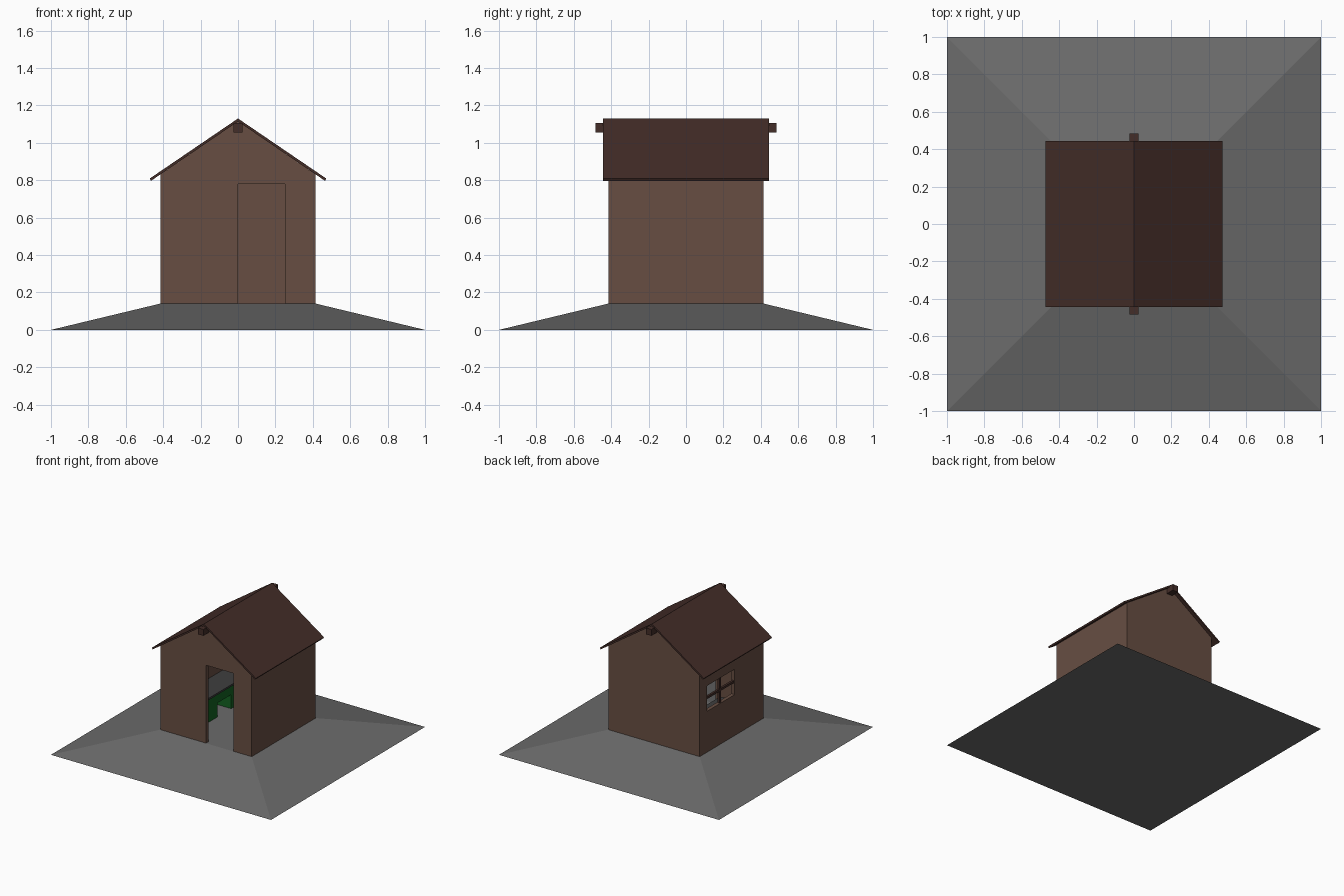
import bpy, bmesh

if "Cube" in bpy.data.objects:
    bpy.data.objects.remove(bpy.data.objects["Cube"])


def material(name, rgb):
    m = bpy.data.materials.new(name)
    m.diffuse_color = (*rgb, 1)
    m.use_nodes = True
    m.node_tree.nodes["Principled BSDF"].inputs["Base Color"].default_value = m.diffuse_color
    return m


STONE = material("stone", (0.147, 0.147, 0.147))
WALL = material("wall_wood", (0.136, 0.076, 0.055))
ROOF = material("roof_wood", (0.056, 0.026, 0.021))
GREEN = material("green_paint", (0.006, 0.12, 0.015))
DARK = material("dark_top", (0.05, 0.05, 0.05))


def finish(name, bm, mat):
    bmesh.ops.recalc_face_normals(bm, faces=bm.faces)
    me = bpy.data.meshes.new(name)
    bm.to_mesh(me)
    bm.free()
    ob = bpy.data.objects.new(name, me)
    bpy.context.collection.objects.link(ob)
    if mat:
        me.materials.append(mat)
    return ob


def prism(name, profile, y0, y1, mat=None):
    """Extrude an x-z outline from y0 to y1."""
    bm = bmesh.new()
    face = bm.faces.new([bm.verts.new((x, y0, z)) for x, z in profile])
    ext = bmesh.ops.extrude_face_region(bm, geom=[face])["geom"]
    verts = [g for g in ext if isinstance(g, bmesh.types.BMVert)]
    bmesh.ops.translate(bm, verts=verts, vec=(0, y1 - y0, 0))
    return finish(name, bm, mat)


def box(name, x, y, z, mat=None):
    outline = [(x[0], z[0]), (x[1], z[0]), (x[1], z[1]), (x[0], z[1])]
    return prism(name, outline, y[0], y[1], mat)


def cut(ob, cutter):
    cutter.hide_render = True
    mod = ob.modifiers.new("cut", 'BOOLEAN')
    mod.operation = 'DIFFERENCE'
    mod.solver = 'EXACT'
    mod.object = cutter
    bpy.context.view_layer.objects.active = ob
    bpy.ops.object.modifier_apply(modifier=mod.name)
    bpy.data.objects.remove(cutter)


# sloped stone mound
W, FLOOR, T = 0.415, 0.14, 0.03
mound = box("stone_mound", (-1, 1), (-1, 1), (0, FLOOR), STONE)
for v in mound.data.vertices:
    if v.co.z > 0.01:
        v.co.x *= W + 0.002
        v.co.y *= W + 0.002


# gabled walls, hollow and open under the roof
def gable(w, base, lift):
    peak = 1.114 + lift
    eave = peak - 0.682 * w
    return [(-w, base), (w, base), (w, eave), (0, peak), (-w, eave)]


walls = prism("walls", gable(W, FLOOR, 0), -W, W, WALL)
inner = W - T
cut(walls, prism("room_cutter", gable(inner, FLOOR - 0.1, 0.1), -inner, inner))
cut(walls, box("door_cutter", (0, 0.25), (-0.5, -0.3), (0.05, 0.78)))
WY, WZ = (-0.04, 0.32), (0.476, 0.685)
cut(walls, box("window_cutter", (-0.5, -0.3), WY, WZ))

# window bars
xm, ym, zm, b = -W + T / 2, sum(WY) / 2, sum(WZ) / 2, 0.009
box("window_bar_vertical", (xm - b, xm + b), (ym - b, ym + b), WZ, ROOF)
box("window_bar_horizontal", (xm - b, xm + b), WY, (zm - b, zm + b), ROOF)

# roof sheet and ridge beam
prism("roof", [(-0.472, 0.809), (0, 1.13), (0.472, 0.809),
               (0.465, 0.797), (0, 1.114), (-0.465, 0.797)], -0.443, 0.443, ROOF)
box("ridge_beam", (-0.025, 0.025), (-0.485, 0.485), (1.055, 1.107), ROOF)

# workbench under the window: two pedestals, drawer rail and dark top
for side, y in (("front", (-0.17, 0.01)), ("back", (0.19, 0.37))):
    box("bench_pedestal_" + side, (-inner, -0.195), y, (FLOOR, 0.33), GREEN)
box("bench_drawer", (-inner, -0.195), (0.01, 0.19), (0.255, 0.33), GREEN)
box("bench_top", (-inner, -0.185), (-0.18, 0.38), (0.33, 0.345), DARK)
